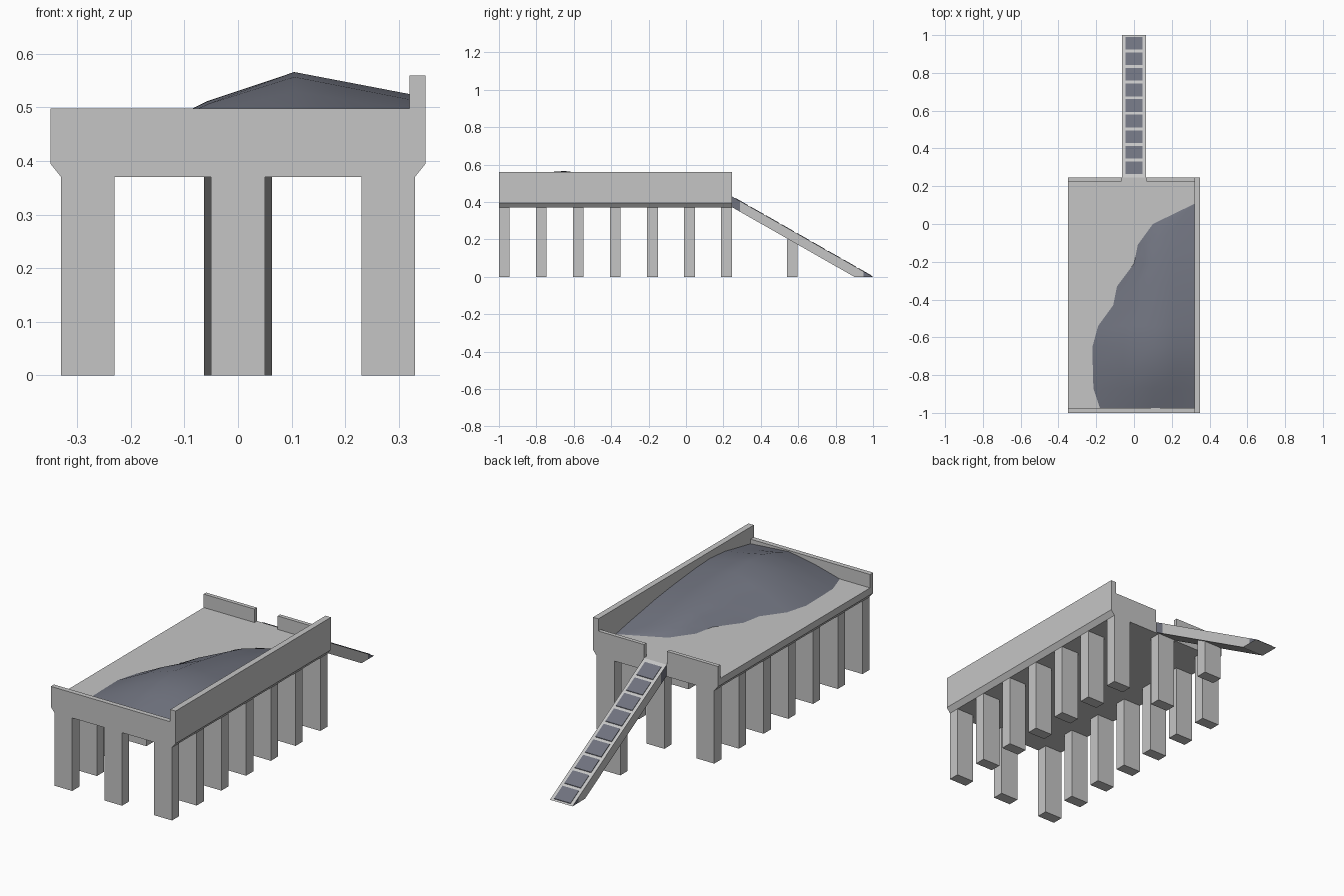
import bpy
import bmesh
from mathutils import Vector

cube = bpy.data.objects.get("Cube")
if cube:
    bpy.data.objects.remove(cube)


def material(name, colour):
    mat = bpy.data.materials.new(name)
    mat.use_nodes = True
    mat.diffuse_color = (*colour, 1)
    bsdf = next(n for n in mat.node_tree.nodes if n.type == 'BSDF_PRINCIPLED')
    bsdf.inputs["Base Color"].default_value = (*colour, 1)
    return mat


concrete = material("pale concrete", (0.56, 0.56, 0.56))
slate = material("slate grey", (0.16, 0.17, 0.21))


def finish(name, bm, *mats):
    bmesh.ops.recalc_face_normals(bm, faces=bm.faces)
    mesh = bpy.data.meshes.new(name)
    bm.to_mesh(mesh)
    bm.free()
    for mat in mats:
        mesh.materials.append(mat)
    obj = bpy.data.objects.new(name, mesh)
    bpy.context.collection.objects.link(obj)
    return obj


def prism(points, shift):
    """Extrude a closed outline of 3D points along a vector."""
    bm = bmesh.new()
    face = bm.faces.new([bm.verts.new(p) for p in points])
    geom = bmesh.ops.extrude_face_region(bm, geom=[face])["geom"]
    verts = [g for g in geom if isinstance(g, bmesh.types.BMVert)]
    bmesh.ops.translate(bm, verts=verts, vec=Vector(shift))
    if face.is_valid and len([f for f in bm.faces if len(f.verts) == len(points)]) < 2:
        bm.faces.new([v for v in face.verts])
    return bm


def box(name, x0, x1, y0, y1, z0, z1, mat=concrete):
    base = [(x0, y0, z0), (x1, y0, z0), (x1, y1, z0), (x0, y1, z0)]
    return finish(name, prism(base, (0, 0, z1 - z0)), mat)


FRONT, BACK, DECK, LIP = -1.0, 0.245, 0.43, 0.498

# Deck with chamfered underside edges and one tall side wall
profile = [(-0.33, 0.37), (0.33, 0.37), (0.35, 0.395), (0.35, 0.56),
           (0.32, 0.56), (0.32, DECK), (-0.35, DECK), (-0.35, 0.395)]
finish("deck", prism([(x, FRONT, z) for x, z in profile], (0, BACK - FRONT, 0)), concrete)

# Low end walls, with a gap at the back for the ramp
box("front_wall", -0.35, 0.32, FRONT, FRONT + 0.025, DECK, LIP)
box("back_wall_right", -0.35, -0.065, BACK - 0.02, BACK, DECK, LIP)
box("back_wall_left", 0.065, 0.32, BACK - 0.02, BACK, DECK, LIP)

# Legs: two full rows and a middle leg at each end
for i in range(7):
    y = FRONT + i * 0.198
    box(f"right_leg_{i + 1}", -0.33, -0.23, y, y + 0.057, 0, 0.37)
    box(f"left_leg_{i + 1}", 0.23, 0.33, y, y + 0.057, 0, 0.37)
    if i in (0, 6):
        box(f"middle_leg_{i + 1}", -0.05, 0.05, y, y + 0.057, 0, 0.37)

# Ramp, with slate ends on its flanks
slope = DECK / (1 - BACK)
side = [(BACK, DECK), (1.0, 0), (0.9, 0), (BACK, DECK - 0.1 * slope)]
bm = prism([(-0.063, y, z) for y, z in side], (0.126, 0, 0))
for cut in (0.29, 0.95):
    bmesh.ops.bisect_plane(bm, geom=bm.verts[:] + bm.edges[:] + bm.faces[:],
                           plane_co=(0, cut, 0), plane_no=(0, 1, 0))
bm.normal_update()
for f in bm.faces:
    y = f.calc_center_median().y
    f.material_index = int(abs(f.normal.x) > 0.9 and not 0.29 < y < 0.95)
finish("ramp", bm, concrete, slate)
box("ramp_support", -0.05, 0.05, 0.54, 0.597, 0, 0.2)

# Slate panels between the pale ramp treads
pitch = 0.0825
for i in range(9):
    y0 = max(BACK, 0.346 + (i - 1) * pitch)
    y1 = min(1.0, 0.331 + i * pitch)
    quad = [(x, y, (1 - y) * slope) for x, y in
            ((-0.046, y0), (0.046, y0), (0.046, y1), (-0.046, y1))]
    finish(f"ramp_panel_{i + 1}", prism(quad, (0, 0, 0.003)), slate)

# Heap against the wall: y, outer edge x, crest height, height at the wall
rows = [(-0.975, -0.18, 0.492, 0.475), (-0.87, -0.215, 0.53, 0.495),
        (-0.77, -0.218, 0.557, 0.515), (-0.65, -0.22, 0.566, 0.525),
        (-0.54, -0.19, 0.552, 0.52), (-0.43, -0.11, 0.535, 0.51),
        (-0.33, -0.09, 0.518, 0.50), (-0.21, 0.0, 0.497, 0.485),
        (-0.11, 0.02, 0.472, 0.468), (0.0, 0.10, 0.445, 0.45),
        (0.105, 0.315, DECK, DECK)]
bm = bmesh.new()
grid = []
for y, edge, crest, wall in rows:
    ridge = max(0.105, edge + 0.06) if edge < 0.3 else 0.317
    middle = DECK + (crest - DECK) * 0.6
    section = [(edge, DECK), ((edge + ridge) / 2, middle), (ridge, crest),
               ((ridge + 0.32) / 2, (crest + wall) / 2), (0.32, wall)]
    grid.append([bm.verts.new((x, y, z)) for x, z in section])
for a, b in zip(grid, grid[1:]):
    for k in range(4):
        bm.faces.new((a[k], a[k + 1], b[k + 1], b[k]))
heap = finish("heap", bm, slate)
if heap.data.polygons[0].normal.z < 0:
    heap.data.flip_normals()
heap.data.polygons.foreach_set("use_smooth", [True] * len(heap.data.polygons))
